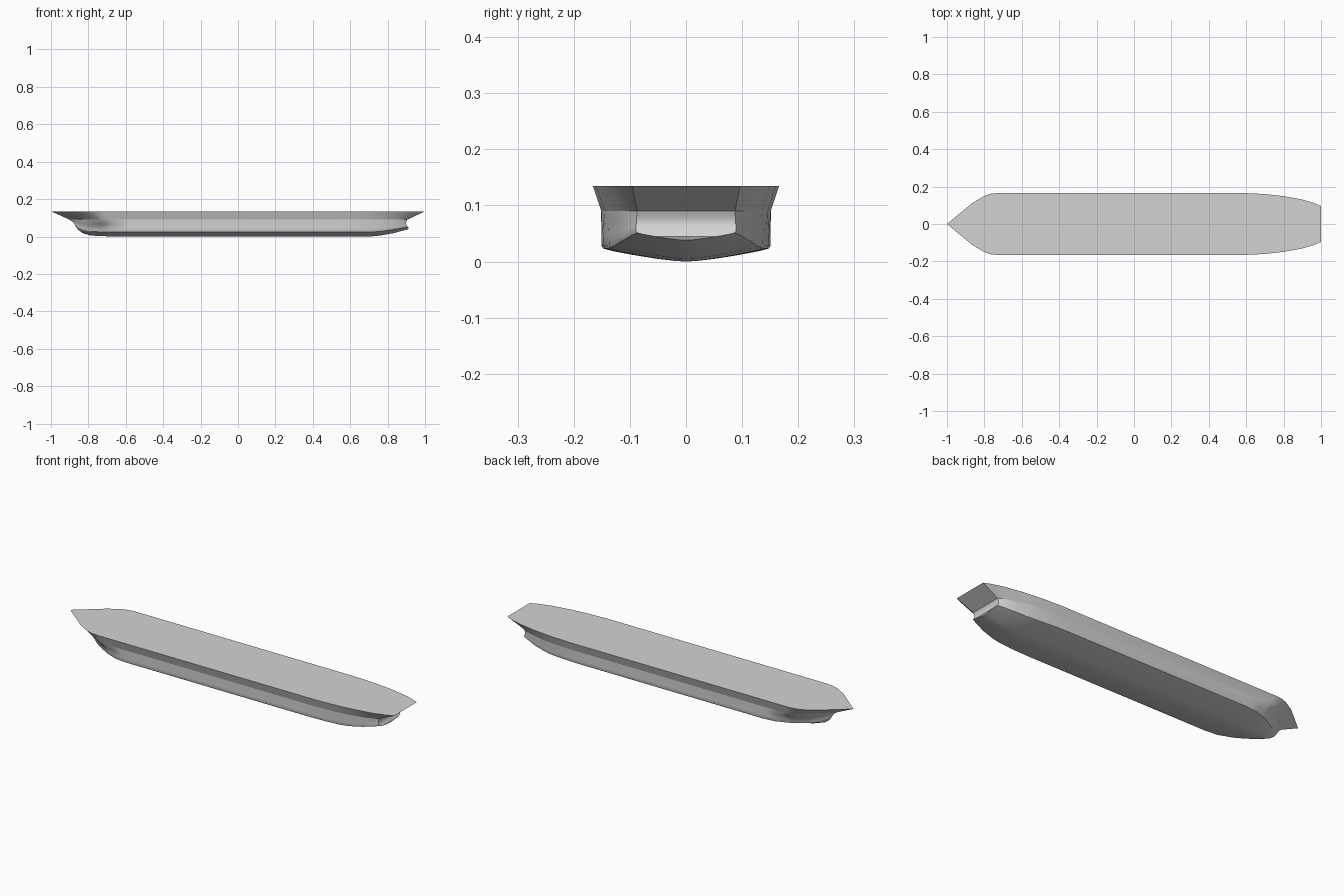
import bpy
import bmesh

cube = bpy.data.objects.get("Cube")
if cube:
    bpy.data.objects.remove(cube, do_unlink=True)

grey = bpy.data.materials.new("hull_grey")
grey.use_nodes = True
grey.diffuse_color = (0.65, 0.65, 0.65, 1)
grey.node_tree.nodes["Principled BSDF"].inputs["Base Color"].default_value = grey.diffuse_color

DECK_Z, WAIST_Z = 0.135, 0.09
BOW, STERN = -0.9, 0.905

# Deck outline: x, half width, and x of the same station at the waist
OUTLINE = [(-1, 0, BOW), (-0.93, 0.058, -0.84), (-0.86, 0.115, -0.785),
           (-0.8, 0.15, -0.745), (-0.76, 0.163, -0.72), (-0.72, 0.166, -0.69),
           (0.58, 0.166, 0.58), (0.7, 0.16, 0.68), (0.8, 0.149, 0.76),
           (0.9, 0.131, 0.83), (0.96, 0.113, 0.88), (1, 0.096, STERN)]
# Keel height and lower hull half width along x
KEEL = [(BOW, 0.089), (-0.88, 0.076), (-0.868, 0.055), (-0.855, 0.036), (-0.83, 0.018),
        (-0.79, 0.006), (-0.74, 0.002), (-0.6, 0), (0.7, 0), (0.76, 0.005),
        (0.83, 0.018), (0.88, 0.031), (STERN, 0.038)]
BEAM = [(BOW, 0), (-0.86, 0.018), (-0.8, 0.06), (-0.7, 0.118), (-0.63, 0.144),
        (-0.56, 0.151), (0.52, 0.151), (0.63, 0.147), (0.73, 0.137),
        (0.82, 0.119), (0.88, 0.1), (STERN, 0.089)]
WAIST = [(low, w * 0.91) for _, w, low in OUTLINE]
# Cross-section: height fraction above the keel, width fraction, pull to the waist width
SECTION = [(1, 1, 1), (0.85, 1, 0.8), (0.7, 1, 0.45), (0.5, 1, 0.1), (0.32, 1, 0),
           (0.26, 0.98, 0), (0.21, 0.87, 0), (0.13, 0.62, 0), (0.06, 0.36, 0),
           (0.015, 0.14, 0), (0, 0, 0)]
# Hollow and bulge of the stern face by height
STERN_FACE = [(0.037, 0.003), (0.045, 0.007), (0.056, 0), (0.068, -0.008),
              (0.08, -0.004), (WAIST_Z, 0)]


def along(table, x):
    """Read a table by straight interpolation."""
    if x <= table[0][0]:
        return table[0][1]
    for (x0, v0), (x1, v1) in zip(table, table[1:]):
        if x <= x1:
            return v0 + (v1 - v0) * (x - x0) / (x1 - x0)
    return table[-1][1]


def loft(bm, rows):
    """Join rows of points with quads and return the vertex rows."""
    verts = [[bm.verts.new(p) for p in row] for row in rows]
    for a, b in zip(verts, verts[1:]):
        for i in range(len(a) - 1):
            bm.faces.new((a[i], a[i + 1], b[i + 1], b[i]))
    return verts


def finish(bm, name, angle):
    bmesh.ops.remove_doubles(bm, verts=bm.verts, dist=0.0001)
    bmesh.ops.recalc_face_normals(bm, faces=bm.faces)
    mesh = bpy.data.meshes.new(name)
    bm.to_mesh(mesh)
    bm.free()
    mesh.materials.append(grey)
    obj = bpy.data.objects.new(name, mesh)
    bpy.context.collection.objects.link(obj)
    bpy.ops.object.select_all(action='DESELECT')
    obj.select_set(True)
    bpy.context.view_layer.objects.active = obj
    bpy.ops.object.shade_smooth_by_angle(angle=angle)
    return obj


# Flared upper hull closed by the flat deck
bm = bmesh.new()
loop = [(s, 1) for s in OUTLINE] + [(s, -1) for s in reversed(OUTLINE[1:])]
loop.append(loop[0])
top = [(d, w * side, DECK_Z) for (d, w, low), side in loop]
bottom = [(low, w * 0.91 * side, WAIST_Z) for (d, w, low), side in loop]
rows = loft(bm, [top, bottom])
bm.faces.new(rows[0][:-1])
finish(bm, "deck_and_flared_sides", 0.5)

# Lower hull lofted from the bow to the stern
bm = bmesh.new()
stations = sorted({p[0] for t in (KEEL, BEAM, WAIST) for p in t})
rows = []
for x in stations:
    keel, beam, waist = (along(t, x) for t in (KEEL, BEAM, WAIST))
    half = []
    for t, f, pull in SECTION:
        z = keel + (WAIST_Z - keel) * t
        shift = along(STERN_FACE, z) if x == STERN else 0
        half.append((x + shift, f * (beam + (waist - beam) * pull), z))
    rows.append(half + [(px, -py, pz) for px, py, pz in reversed(half[:-1])])
verts = loft(bm, rows)

# Hollow stern face, bridged across the last section
last = verts[-1]
n = len(last)
for i in range(n // 2 - 1):
    bm.faces.new((last[i], last[i + 1], last[n - 2 - i], last[n - 1 - i]))
mid = n // 2
bm.faces.new((last[mid - 1], last[mid], last[mid + 1]))
finish(bm, "lower_hull", 0.7)
